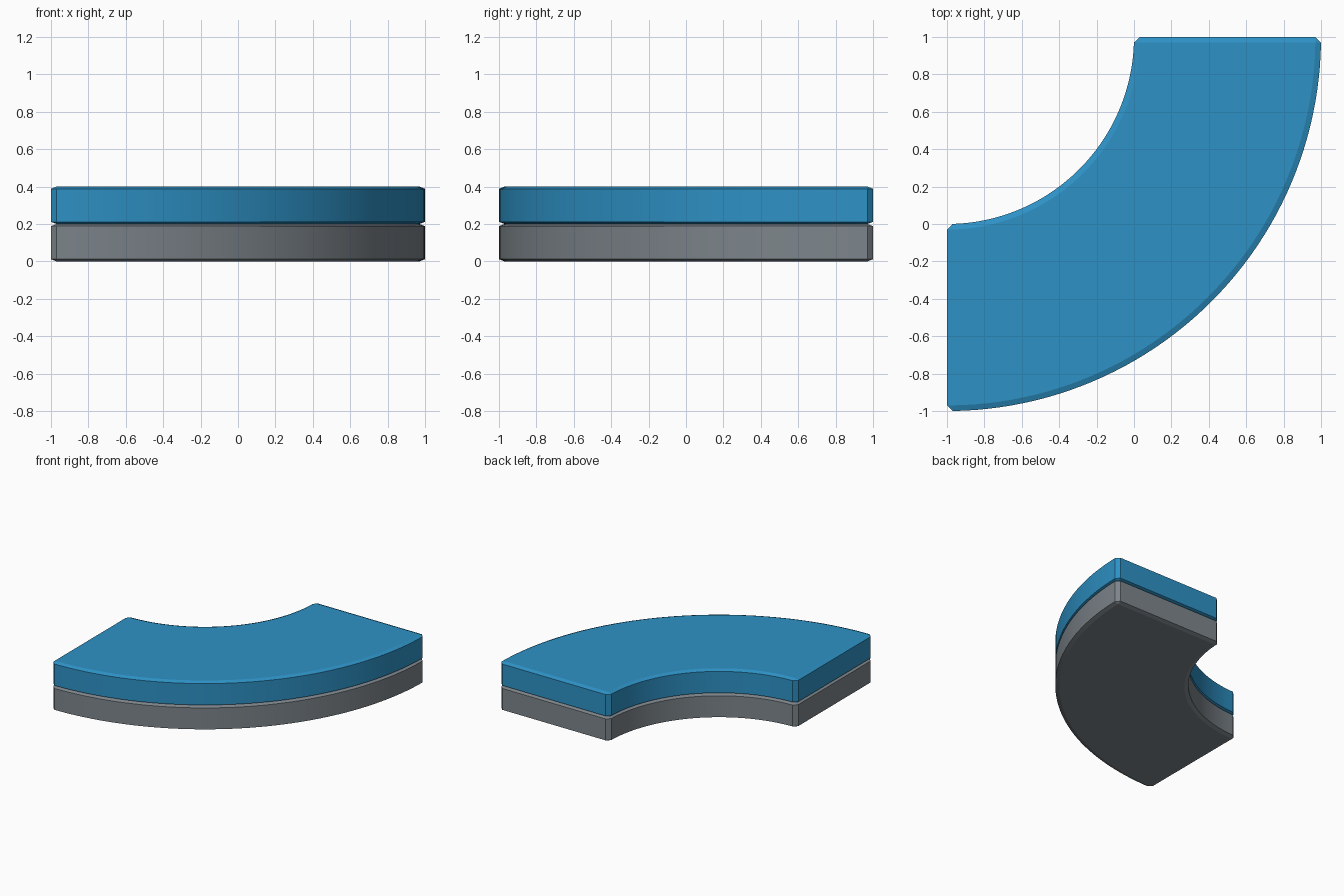
import bpy, bmesh, math

if "Cube" in bpy.data.objects:
    bpy.data.objects.remove(bpy.data.objects["Cube"])

CX, CY = -1.0, 1.0        # arc centre
R_IN, R_OUT = 1.0, 2.0    # ring radii
C = 0.03                  # horizontal chamfer
CZ = 0.012                # vertical chamfer
N = 48                    # arc segments


def material(name, rgb):
    m = bpy.data.materials.new(name)
    m.diffuse_color = (*rgb, 1.0)
    m.use_nodes = True
    m.node_tree.nodes["Principled BSDF"].inputs["Base Color"].default_value = m.diffuse_color
    return m


def arc(r):
    # quarter arc stopping C short of both end planes
    a = math.asin(C / r)
    span = math.pi / 2 - 2 * a
    return [(CX + r * math.cos(-math.pi / 2 + a + span * i / N),
             CY + r * math.sin(-math.pi / 2 + a + span * i / N)) for i in range(N + 1)]


def outline(inset):
    # counter-clockwise outline; inset version collapses the corner chamfers
    d = C if inset else 0.0
    outer = arc(R_OUT - d)
    inner = arc(R_IN + d)[::-1]
    if inset:
        e = [outer[0], outer[-1], inner[0], inner[-1]]
    else:
        e = [(CX, CY - R_OUT + C), (CX + R_OUT - C, CY),
             (CX + R_IN + C, CY), (CX, CY - R_IN - C)]
    return [e[0]] + outer + [e[1], e[2]] + inner + [e[3]]


def curved_slab(name, z0, z1, mat):
    bm = bmesh.new()
    layers = [(z0, True), (z0 + CZ, False), (z1 - CZ, False), (z1, True)]
    rings = [[bm.verts.new((x, y, z)) for x, y in outline(ins)] for z, ins in layers]
    n = len(rings[0])
    for lo, hi in zip(rings, rings[1:]):
        for i in range(n):
            j = (i + 1) % n
            bm.faces.new((lo[i], lo[j], hi[j], hi[i]))
    # caps as quad strips between outer and inner arcs
    for ring, top in ((rings[0], False), (rings[-1], True)):
        o = ring[1:N + 2]
        q = ring[N + 4:2 * N + 5][::-1]
        for i in range(N):
            f = (o[i], o[i + 1], q[i + 1], q[i])
            bm.faces.new(f if top else f[::-1])
    bmesh.ops.remove_doubles(bm, verts=bm.verts[:], dist=1e-5)
    bmesh.ops.recalc_face_normals(bm, faces=bm.faces[:])
    me = bpy.data.meshes.new(name)
    bm.to_mesh(me)
    bm.free()
    me.materials.append(mat)
    ob = bpy.data.objects.new(name, me)
    bpy.context.collection.objects.link(ob)
    bpy.ops.object.select_all(action='DESELECT')
    ob.select_set(True)
    bpy.context.view_layer.objects.active = ob
    bpy.ops.object.shade_smooth_by_angle(angle=math.radians(10))
    return ob


# lower grey slab and upper blue slab
curved_slab("lower_slab", 0.0, 0.2, material("grey", (0.205, 0.235, 0.258)))
curved_slab("upper_slab", 0.2, 0.4, material("blue", (0.027, 0.287, 0.565)))
